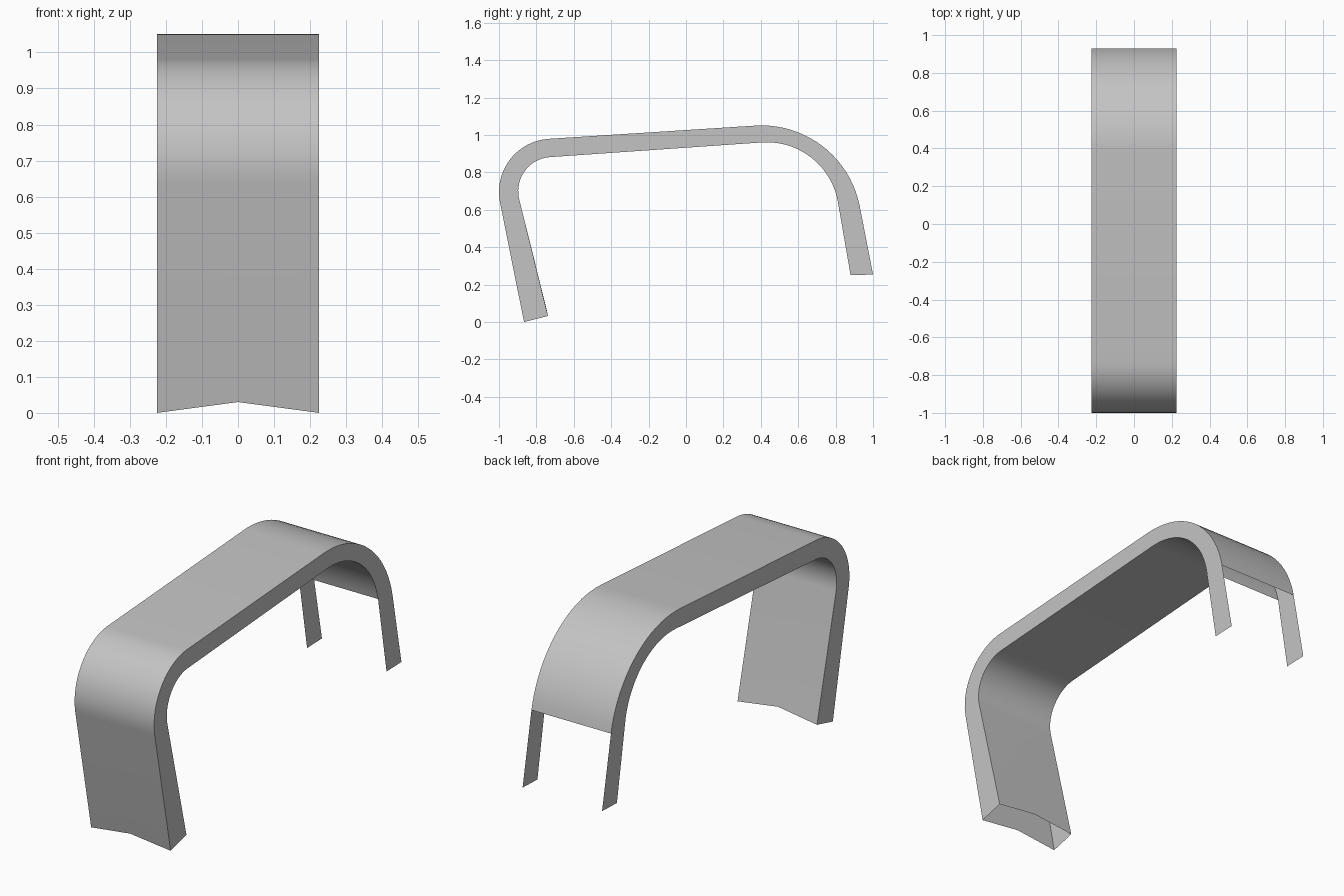
import bpy
import bmesh
from math import sin, cos, radians

cube = bpy.data.objects.get("Cube")
if cube:
    bpy.data.objects.remove(cube, do_unlink=True)

HALF_WIDTH = 0.225
STEPS = 20

grey = bpy.data.materials.new("plain_grey")
grey.use_nodes = True
colour = (0.55, 0.55, 0.55, 1)
grey.diffuse_color = colour
grey.node_tree.nodes["Principled BSDF"].inputs["Base Color"].default_value = colour


def arc(centre, radius, start, end):
    """Points (y, z) on a circular arc, angles in degrees."""
    angles = [radians(start + (end - start) * i / STEPS) for i in range(STEPS + 1)]
    return [(centre[0] + radius * cos(a), centre[1] + radius * sin(a)) for a in angles]


def strip(name, rows, flip=False):
    """Bridge neighbouring rows of points into an open surface."""
    bm = bmesh.new()
    grid = [[bm.verts.new(p) for p in row] for row in rows]
    for a, b in zip(grid, grid[1:]):
        for j in range(len(a) - 1):
            quad = [a[j], a[j + 1], b[j + 1], b[j]]
            bm.faces.new(quad[::-1] if flip else quad)
    mesh = bpy.data.meshes.new(name)
    bm.to_mesh(mesh)
    bm.free()
    mesh.materials.append(grey)
    obj = bpy.data.objects.new(name, mesh)
    bpy.context.collection.objects.link(obj)
    bpy.ops.object.select_all(action="DESELECT")
    obj.select_set(True)
    bpy.context.view_layer.objects.active = obj
    bpy.ops.object.shade_smooth_by_angle(angle=radians(30))


def panel(name, profile, flip):
    """Full-width panel with a shallow notch in its front lower edge."""
    rows = [[(x, y, z) for x in (-HALF_WIDTH, 0, HALF_WIDTH)] for y, z in profile]
    _, y, z = rows[0][1]
    rows[0][1] = (0, y - 0.006, z + 0.03)
    strip(name, rows, flip)


# Profiles: front leg foot, front bend, rear bend
outer = [(-0.866, 0.0)] + arc((-0.715, 0.695), 0.285, 191.6, 93.7) \
    + arc((0.404, 0.516), 0.535, 93.7, 11.6)
inner = [(-0.738, 0.032)] + arc((-0.715, 0.70), 0.182, 193.5, 93.7) \
    + arc((0.432, 0.575), 0.386, 93.7, 10.9)

# Outer and inner skins stop above the rear feet
panel("outer_panel", outer, False)
panel("inner_panel", inner, True)

# Side walls run on down to the rear feet
outer_side = outer + [(1.0, 0.254)]
inner_side = inner + [(0.88, 0.25)]
for name, x in (("left_side", HALF_WIDTH), ("right_side", -HALF_WIDTH)):
    strip(name, [[(x, *o), (x, *i)] for o, i in zip(outer_side, inner_side)], x < 0)
